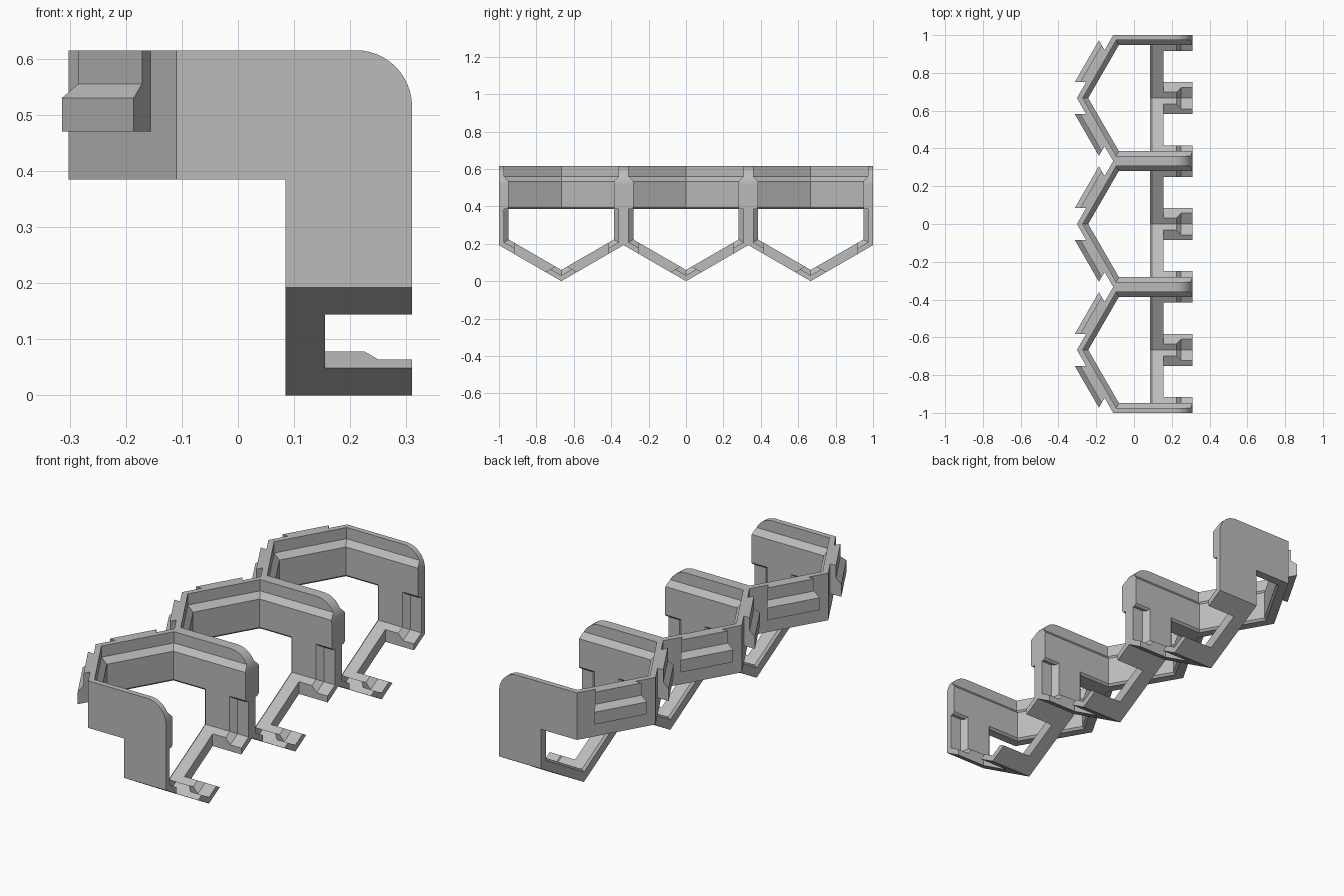
import bpy, bmesh, math
from mathutils import Vector

if "Cube" in bpy.data.objects:
    bpy.data.objects.remove(bpy.data.objects["Cube"], do_unlink=True)

grey = bpy.data.materials.new("plain_grey")
grey.use_nodes = True
grey.diffuse_color = (0.5, 0.5, 0.5, 1)
grey.node_tree.nodes["Principled BSDF"].inputs["Base Color"].default_value = (0.5, 0.5, 0.5, 1)

HALF = 1 / 3                    # half the width of one cell
T30 = math.tan(math.radians(30))
THIN, THICK = 0.027, 0.052      # wall thickness at the lap edge and elsewhere
BACK, FRONT, NECK = 0.085, 0.31, 0.155
LOW, TOP = 0.385, 0.615
CORNER_X = -0.11
DROP = HALF * T30               # height of the V floor's outer corners


def sweep(stations, section, place):
    """Sweep (thickness, height) section through stations of (point, mitre)."""
    bm = bmesh.new()
    rings = []
    for (a, b), (ma, mb) in stations:
        rings.append([bm.verts.new(place(a + ma * t, b + mb * t, h)) for t, h in section])
    n = len(section)
    for r, s in zip(rings, rings[1:]):
        for i in range(n):
            j = (i + 1) % n
            bm.faces.new((r[i], r[j], s[j], s[i]))
    bm.faces.new(rings[0])
    bm.faces.new(rings[-1])
    return bm


def finish(bm, name, y):
    bmesh.ops.recalc_face_normals(bm, faces=bm.faces)
    mesh = bpy.data.meshes.new(name)
    bm.to_mesh(mesh)
    bm.free()
    mesh.materials.append(grey)
    obj = bpy.data.objects.new(name, mesh)
    obj.location.y = y
    bpy.context.collection.objects.link(obj)


def round_corner(bm, radius=0.1, steps=12):
    """Trim the upper front corner to an arc with tangent planes."""
    centre = Vector((FRONT - radius, 0, TOP - radius))
    for k in range(steps):
        ang = math.pi / 2 * (k + 0.5) / steps
        d = Vector((math.cos(ang), 0, math.sin(ang)))
        bmesh.ops.bisect_plane(bm, geom=bm.verts[:] + bm.edges[:] + bm.faces[:], dist=1e-6,
                               plane_co=centre + d * radius, plane_no=d, clear_outer=True)
        rim = [e for e in bm.edges if e.is_boundary]
        bmesh.ops.edgeloop_fill(bm, edges=rim)


def flat(a, b, h):
    return (a, b, h)


def upright(a, b, h):
    return (h, a, b)


def flip_first(stations):
    return [((-a, b), (-ma, mb)) for (a, b), (ma, mb) in stations]


def flip_second(stations):
    return [((a, -b), (ma, -mb)) for (a, b), (ma, mb) in stations]


# Cross-sections
band_section = [(0, LOW), (0, TOP), (THIN, TOP), (THIN, 0.56), (THICK, 0.533),
                (THICK, LOW + 0.01), (THICK - 0.01, LOW)]
lap_edge = [(0, FRONT), (THIN, FRONT), (THIN, 0.25), (THICK, 0.225)]
back_edge = [(THICK, BACK + 0.01), (THICK - 0.01, BACK), (0, BACK)]
leg_section = lap_edge + back_edge
tab_section = lap_edge + [(THICK, NECK), (0, NECK)]
strip_section = [(0, NECK), (THICK, NECK)] + back_edge
clip_section = [(0, 0.47), (THICK, 0.47), (THICK, 0.53), (THIN, 0.555), (THIN, TOP), (0, TOP)]

# Paths for one cell
side = [((FRONT, -HALF), (0, 1)), ((CORNER_X, -HALF), (T30, 1))]
tip = [((CORNER_X - HALF * T30, 0), (2 * T30, 0))]
band_path = side + tip + flip_second(side)[::-1]

corner = ((-HALF, DROP), (1, T30))
valley = ((0, 0), (0, 2 * T30))
leg_path = [((-HALF, LOW + 0.012), (1, 0)), corner]
strip_path = [corner, valley] + flip_first([corner])
corner_tab_path = [corner, ((-0.25, 0.25 * T30), (0, 2 * T30))]
tab_end = ((-0.084, 0.084 * T30), (1, T30))
valley_tab_path = [tab_end, valley] + flip_first([tab_end])


def wall_x(y):
    return CORNER_X - (HALF - y) * T30


clip_path = [((wall_x(0.084), 0.084), (-2 * T30, 0)), ((wall_x(0.254), 0.254), (-T30, 1))]

for cell in (-1, 0, 1):
    y = cell * 2 * HALF
    band = sweep(band_path, band_section, flat)
    round_corner(band)
    finish(band, "upper_band", y)
    finish(sweep(strip_path, strip_section, upright), "floor_strip", y)
    finish(sweep(valley_tab_path, tab_section, upright), "floor_tab", y)
    for mirror in (False, True):
        end = "back" if mirror else "front"
        leg, tab, clip = leg_path, corner_tab_path, clip_path
        if mirror:
            leg, tab = flip_first(leg), flip_first(tab)
        else:
            clip = flip_second(clip)
        finish(sweep(leg, leg_section, upright), end + "_leg", y)
        finish(sweep(tab, tab_section, upright), end + "_corner_tab", y)
        finish(sweep(clip, clip_section, flat), end + "_clip", y)
